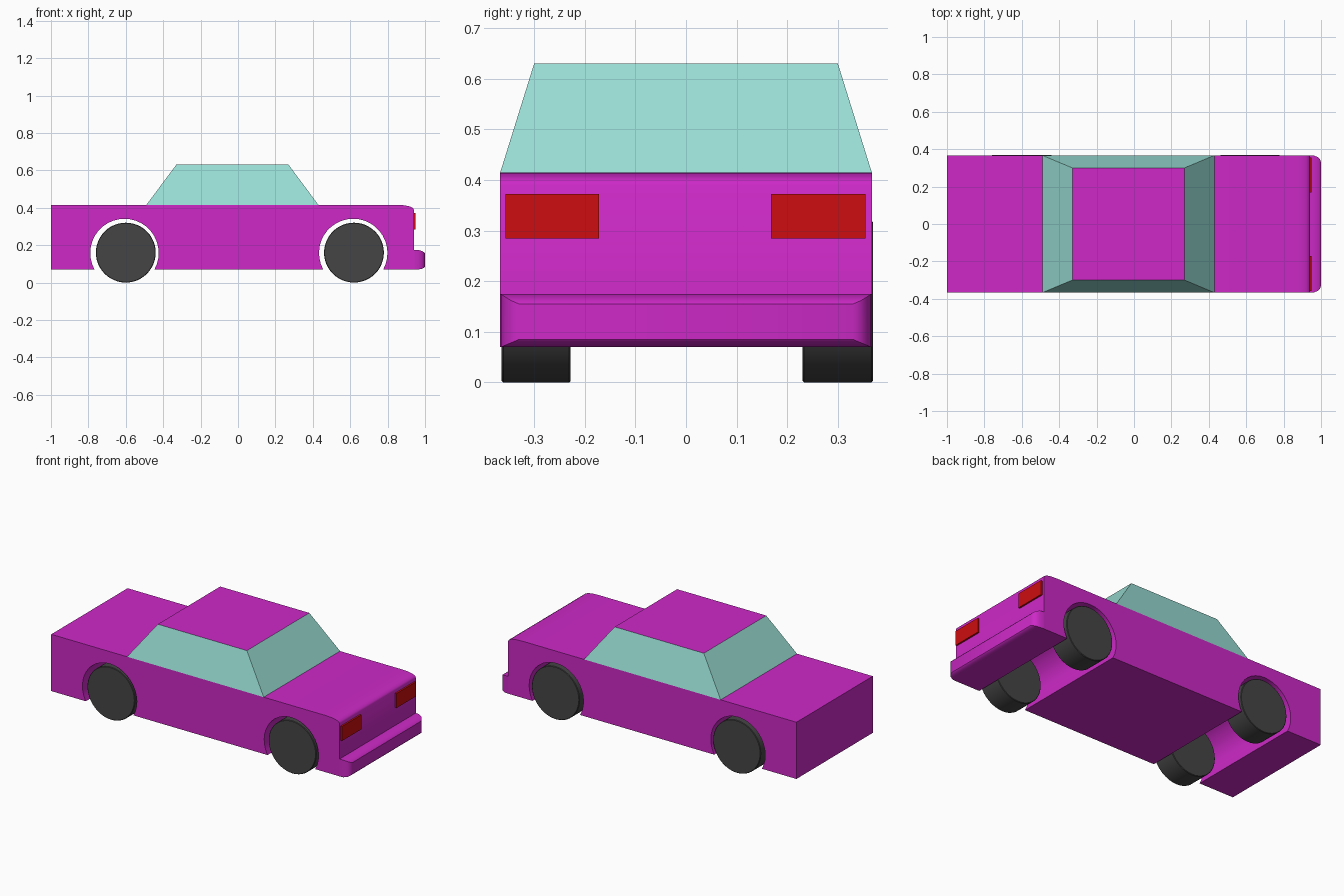
import bpy, bmesh
from math import sin, cos, pi, asin, radians
from mathutils import Matrix

if "Cube" in bpy.data.objects:
    bpy.data.objects.remove(bpy.data.objects["Cube"])


def material(name, rgb):
    m = bpy.data.materials.new(name)
    m.diffuse_color = (*rgb, 1)
    m.use_nodes = True
    m.node_tree.nodes["Principled BSDF"].inputs["Base Color"].default_value = m.diffuse_color
    return m


PAINT = material("paint", (0.61, 0.022, 0.57))
GLASS = material("glass", (0.32, 0.73, 0.66))
RUBBER = material("rubber", (0.06, 0.06, 0.06))
RED = material("red_lens", (0.61, 0.004, 0.005))


def finish(name, bm, mats):
    me = bpy.data.meshes.new(name)
    bm.to_mesh(me)
    bm.free()
    for m in mats:
        me.materials.append(m)
    me.shade_smooth()
    me.set_sharp_from_angle(angle=radians(35))
    ob = bpy.data.objects.new(name, me)
    bpy.context.collection.objects.link(ob)
    return ob


def loft(rings):
    """Closed solid skinned through rings with equal point counts."""
    bm = bmesh.new()
    vs = [[bm.verts.new(p) for p in ring] for ring in rings]
    n = len(vs[0])
    for a, b in zip(vs, vs[1:]):
        for i in range(n):
            j = (i + 1) % n
            bm.faces.new((a[i], a[j], b[j], b[i]))
    bm.faces.new(vs[0])
    bm.faces.new(vs[-1])
    bmesh.ops.recalc_face_normals(bm, faces=bm.faces)
    bm.normal_update()
    return bm


W = 0.367                       # half width
SILL, DECK, ROOF = 0.07, 0.415, 0.63
CAB_F, CAB_R = -0.49, 0.43      # cabin base, front and rear


def arch(cx, cz=0.158, r=0.183, steps=24):
    a = asin((cz - SILL) / r)
    return [(cx + r * cos(t), cz + r * sin(t))
            for t in (pi + a - (pi + 2 * a) * i / steps for i in range(steps + 1))]


# Body: side profile with wheel arches, extruded across the width
profile = ([(-1, SILL)] + arch(-0.607) + arch(0.616) + [(0.94, SILL)]
           + [(0.94, 0.39), (0.935, 0.399), (0.92, 0.407), (0.89, 0.413), (0.845, DECK)]
           + [(CAB_R, DECK), (CAB_F, DECK), (-1, DECK)])
bm = loft([[(x, y, z) for x, z in profile] for y in (-W, W)])
under_cabin = [f for f in bm.faces if f.normal.z > 0.99
               and CAB_F < f.calc_center_median().x < CAB_R
               and f.calc_center_median().z > 0.41]
bmesh.ops.delete(bm, geom=under_cabin, context='FACES_ONLY')
finish("body", bm, [PAINT])


# Cabin: tapered glasshouse with painted roof, open below
def rect(x0, x1, y, z):
    return [(x0, -y, z), (x1, -y, z), (x1, y, z), (x0, y, z)]


bm = loft([rect(CAB_F, CAB_R, W, DECK), rect(-0.33, 0.27, 0.30, ROOF)])
for f in bm.faces:
    f.material_index = 1 if f.normal.z > 0.9 else 0
bmesh.ops.delete(bm, geom=[f for f in bm.faces if f.normal.z < -0.9], context='FACES_ONLY')
finish("cabin", bm, [GLASS, PAINT])

# Rear bumper: box section rounded towards the outer face
sections = [(0.94, W, SILL, 0.175), (0.965, 0.365, SILL, 0.174),
            (0.985, 0.356, 0.074, 0.168), (0.995, 0.344, 0.079, 0.161),
            (1.0, 0.33, 0.085, 0.155)]
finish("rear_bumper", loft([[(x, -y, lo), (x, y, lo), (x, y, hi), (x, -y, hi)]
                            for x, y, lo, hi in sections]), [PAINT])

# Tail lights
for side, y0, y1 in (("left", -0.357, -0.172), ("right", 0.168, 0.355)):
    finish(side + "_tail_light",
           loft([[(x, y0, 0.284), (x, y1, 0.284), (x, y1, 0.372), (x, y0, 0.372)]
                 for x in (0.935, 0.95)]), [RED])

# Wheels: plain discs with slightly eased rims
R = 0.16
for axle, x in (("front", -0.60), ("rear", 0.62)):
    for side, y0, y1 in (("left", -0.364, -0.228), ("right", 0.230, 0.369)):
        bm = bmesh.new()
        bmesh.ops.create_cone(bm, cap_ends=True, segments=48, radius1=R, radius2=R,
                              depth=y1 - y0,
                              matrix=Matrix.Translation((x, (y0 + y1) / 2, R))
                              @ Matrix.Rotation(pi / 2, 4, 'X'))
        rims = [e for e in bm.edges if abs(e.verts[0].co.y - e.verts[1].co.y) < 1e-4]
        bmesh.ops.bevel(bm, geom=rims, offset=0.003, segments=1, affect='EDGES')
        finish(f"{axle}_{side}_wheel", bm, [RUBBER])
